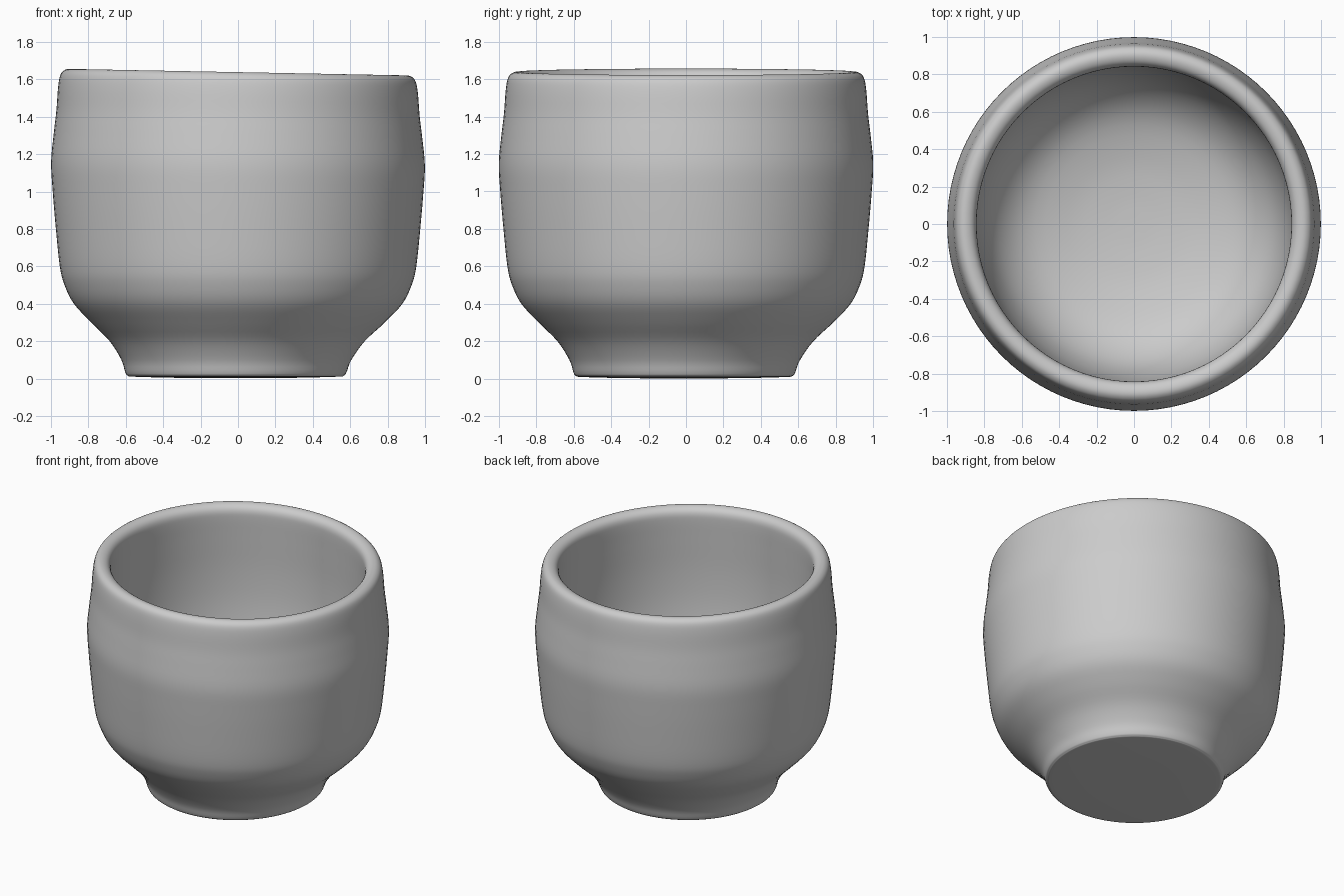
import bpy, bmesh, math
from mathutils import Vector

if "Cube" in bpy.data.objects:
    bpy.data.objects.remove(bpy.data.objects["Cube"])

SEGMENTS = 96
STEPS = 4

# Profile (radius, height): underside, foot, outer wall, rim, inner wall, inner floor
PROFILE = [
    (0.0, 0.003), (0.30, 0.004), (0.54, 0.010), (0.578, 0.016), (0.592, 0.035),
    (0.615, 0.10), (0.682, 0.20), (0.785, 0.30), (0.878, 0.40), (0.928, 0.50),
    (0.953, 0.60), (0.974, 0.80), (0.991, 1.00), (0.999, 1.15), (0.985, 1.30),
    (0.971, 1.42), (0.962, 1.54), (0.950, 1.605), (0.927, 1.632), (0.897, 1.638),
    (0.865, 1.625), (0.846, 1.595), (0.842, 1.54), (0.846, 1.40), (0.852, 1.15),
    (0.842, 0.90), (0.805, 0.67), (0.725, 0.49), (0.58, 0.36), (0.36, 0.29),
    (0.16, 0.265), (0.0, 0.26),
]


def smooth_curve(points, steps):
    """Catmull-Rom curve through the profile points."""
    pts = [Vector(p) for p in points]
    pts = [2 * pts[0] - pts[1]] + pts + [2 * pts[-1] - pts[-2]]
    out = []
    for a, b, c, d in zip(pts, pts[1:], pts[2:], pts[3:]):
        for i in range(steps):
            t = i / steps
            out.append(0.5 * (2 * b + (c - a) * t + (2 * a - 5 * b + 4 * c - d) * t * t
                              + (3 * b - a - 3 * c + d) * t ** 3))
    out.append(pts[-2])
    return out


def hand_thrown(r, z, angle):
    """Place a profile point, with the slightly leaning rim and off-centre foot."""
    foot = max(0.0, 1 - z / 0.3)
    x = r * math.cos(angle) - 0.013 * foot
    y = r * math.sin(angle) - 0.010 * foot
    return x, y, z - 0.019 * x * (z / 1.63) ** 2


# Cup: one closed turned body
bm = bmesh.new()
curve = smooth_curve(PROFILE, STEPS)
rings = [[bm.verts.new(hand_thrown(r, z, math.tau * i / SEGMENTS)) for i in range(SEGMENTS)]
         for r, z in curve[1:-1]]
bottom = bm.verts.new(hand_thrown(0, curve[0].y, 0))
floor = bm.verts.new(hand_thrown(0, curve[-1].y, 0))
for i in range(SEGMENTS):
    j = (i + 1) % SEGMENTS
    for lo, hi in zip(rings, rings[1:]):
        bm.faces.new((lo[i], lo[j], hi[j], hi[i]))
    bm.faces.new((bottom, rings[0][j], rings[0][i]))
    bm.faces.new((floor, rings[-1][i], rings[-1][j]))
bmesh.ops.recalc_face_normals(bm, faces=bm.faces)

mesh = bpy.data.meshes.new("cup")
bm.to_mesh(mesh)
bm.free()
cup = bpy.data.objects.new("cup", mesh)
bpy.context.collection.objects.link(cup)
bpy.context.view_layer.objects.active = cup
cup.select_set(True)
bpy.ops.object.shade_smooth_by_angle(angle=math.radians(40))
